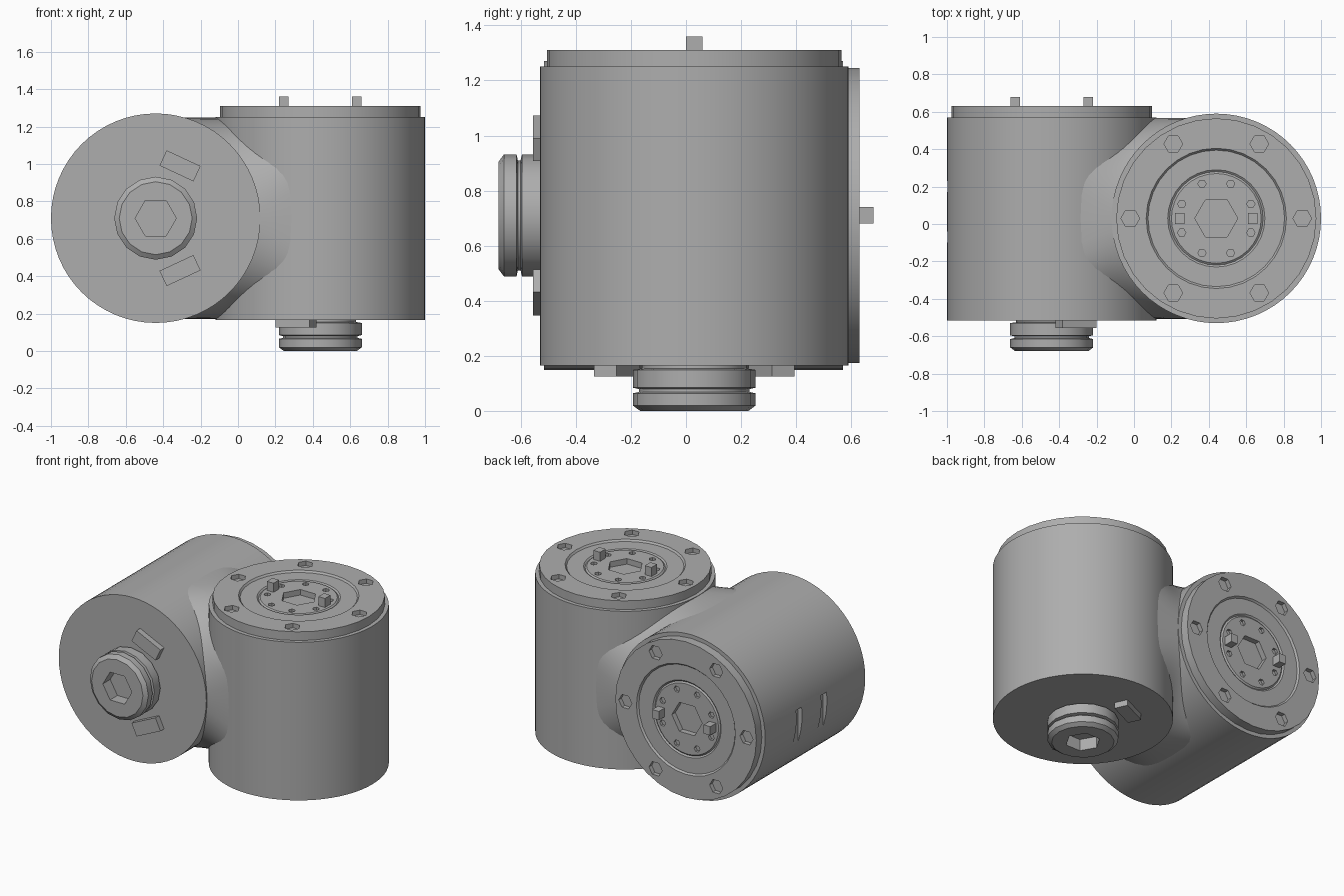
import bpy, bmesh, math
from mathutils import Matrix, Vector

cube = bpy.data.objects.get("Cube")
if cube:
    bpy.data.objects.remove(cube)

grey = bpy.data.materials.new("metal_grey")
grey.use_nodes = True
colour = (0.42, 0.42, 0.42, 1)
grey.diffuse_color = colour
grey.node_tree.nodes["Principled BSDF"].inputs["Base Color"].default_value = colour

# The two drums are the same unit, swapped by a half turn about the (0, 1, 1) diagonal
CENTRE = Matrix.Translation((0, 0.03, 0.71))
DRUM = Matrix.Translation((0.44, 0, 0))
PLACES = {"upright": CENTRE @ DRUM,
          "level": CENTRE @ Matrix.Rotation(math.pi, 4, Vector((0, 1, 1))) @ DRUM}


def loft(bm, rings):
    """Skin a list of rings and cap both ends."""
    loops = [[bm.verts.new(p) for p in ring] for ring in rings]
    n = len(loops[0])
    for a, b in zip(loops, loops[1:]):
        for i in range(n):
            bm.faces.new((a[i], a[(i + 1) % n], b[(i + 1) % n], b[i]))
    bm.faces.new(loops[0][::-1])
    bm.faces.new(loops[-1])


def lathe(bm, profile, sides, at=(0, 0)):
    loft(bm, [[(at[0] + r * math.cos(math.tau * i / sides),
                at[1] + r * math.sin(math.tau * i / sides), z)
               for i in range(sides)] for r, z in profile])


def box(bm, loc, size, turn=0):
    m = Matrix.Translation(loc) @ Matrix.Rotation(turn, 4, "Z") @ Matrix.Diagonal((*size, 1))
    bmesh.ops.create_cube(bm, size=1, matrix=m)


def finish(bm, name, place, angle=35):
    bmesh.ops.recalc_face_normals(bm, faces=bm.faces[:])
    bm.transform(place)
    mesh = bpy.data.meshes.new(name)
    bm.to_mesh(mesh)
    bm.free()
    mesh.materials.append(grey)
    ob = bpy.data.objects.new(name, mesh)
    bpy.context.collection.objects.link(ob)
    bpy.ops.object.select_all(action="DESELECT")
    ob.select_set(True)
    bpy.context.view_layer.objects.active = ob
    if angle:
        bpy.ops.object.shade_smooth_by_angle(angle=math.radians(angle))
    return ob


def cut(ob, cutter):
    """Carve the cutter out of the part, then throw the cutter away."""
    cutter.hide_render = True
    mod = ob.modifiers.new("cut", "BOOLEAN")
    mod.operation, mod.solver, mod.object = "DIFFERENCE", "EXACT", cutter
    bpy.ops.object.select_all(action="DESELECT")
    ob.select_set(True)
    bpy.context.view_layer.objects.active = ob
    bpy.ops.object.modifier_apply(modifier=mod.name)
    bpy.data.objects.remove(cutter)


def around(radius, count, start=0.0):
    for i in range(count):
        a = start + math.tau * i / count
        yield radius * math.cos(a), radius * math.sin(a)


for side, place in PLACES.items():
    # Drum body
    bm = bmesh.new()
    lathe(bm, [(0.56, -0.545), (0.56, 0.54)], 64)
    body = finish(bm, side + "_drum", place)
    if side == "level":
        # Two narrow slots in the outer wall of the level drum
        bm = bmesh.new()
        for z in (0.17, -0.1):
            box(bm, (0.56, -0.07, z), (0.06, 0.26, 0.06))
        cut(body, finish(bm, "slot_cutter", place, 0))

    # Flange with a shallow dished centre
    bm = bmesh.new()
    lathe(bm, [(0.535, 0.53), (0.535, 0.6), (0.375, 0.6), (0.365, 0.588),
               (0.26, 0.588), (0.25, 0.58), (0.24, 0.588)], 32)
    flange = finish(bm, side + "_flange", place)

    # Rim sockets, small inner holes and the central hexagonal hole
    bm = bmesh.new()
    for at in around(0.46, 6):
        lathe(bm, [(0.05, 0.57), (0.05, 0.65)], 6, at)
    for at in around(0.2, 8, math.pi / 8):
        lathe(bm, [(0.022, 0.57), (0.022, 0.65)], 6, at)
    lathe(bm, [(0.115, 0.55), (0.115, 0.65)], 6)
    cut(flange, finish(bm, "flange_cutter", place, 0))

    # Locating pins on the flange
    bm = bmesh.new()
    for x in (-0.195, 0.195):
        box(bm, (x, 0, 0.61), (0.05, 0.06, 0.08))
    finish(bm, side + "_pins", place, 0)

    # Cable gland on the far end: neck, collar and nut
    bm = bmesh.new()
    lathe(bm, [(0.19, -0.53), (0.19, -0.555), (0.222, -0.56), (0.222, -0.625),
               (0.2, -0.63), (0.2, -0.64), (0.222, -0.645), (0.222, -0.69),
               (0.195, -0.71)], 16)
    gland = finish(bm, side + "_gland", place, 25)
    bm = bmesh.new()
    lathe(bm, [(0.11, -0.63), (0.11, -0.75)], 6)
    cut(gland, finish(bm, "gland_cutter", place, 0))

    # Slanted stop blocks beside the gland
    bm = bmesh.new()
    for s in (-1, 1):
        box(bm, (-0.13, s * 0.28, -0.56), (0.2, 0.09, 0.05), s * math.radians(25))
    finish(bm, side + "_stop_blocks", place, 0)

# Neck joining the drums: round in the middle, squarer where it flares into them
rings = []
for k in range(25):
    x = -0.36 + 0.03 * k
    power = 2 / (2.15 + 14 * x * x)
    ring = []
    for i in range(64):
        c, s = math.cos(math.tau * i / 64), math.sin(math.tau * i / 64)
        ring.append((x, 0.538 * math.copysign(abs(c) ** power, c),
                     0.538 * math.copysign(abs(s) ** power, s)))
    rings.append(ring)
bm = bmesh.new()
loft(bm, rings)
finish(bm, "neck", CENTRE, 50)
